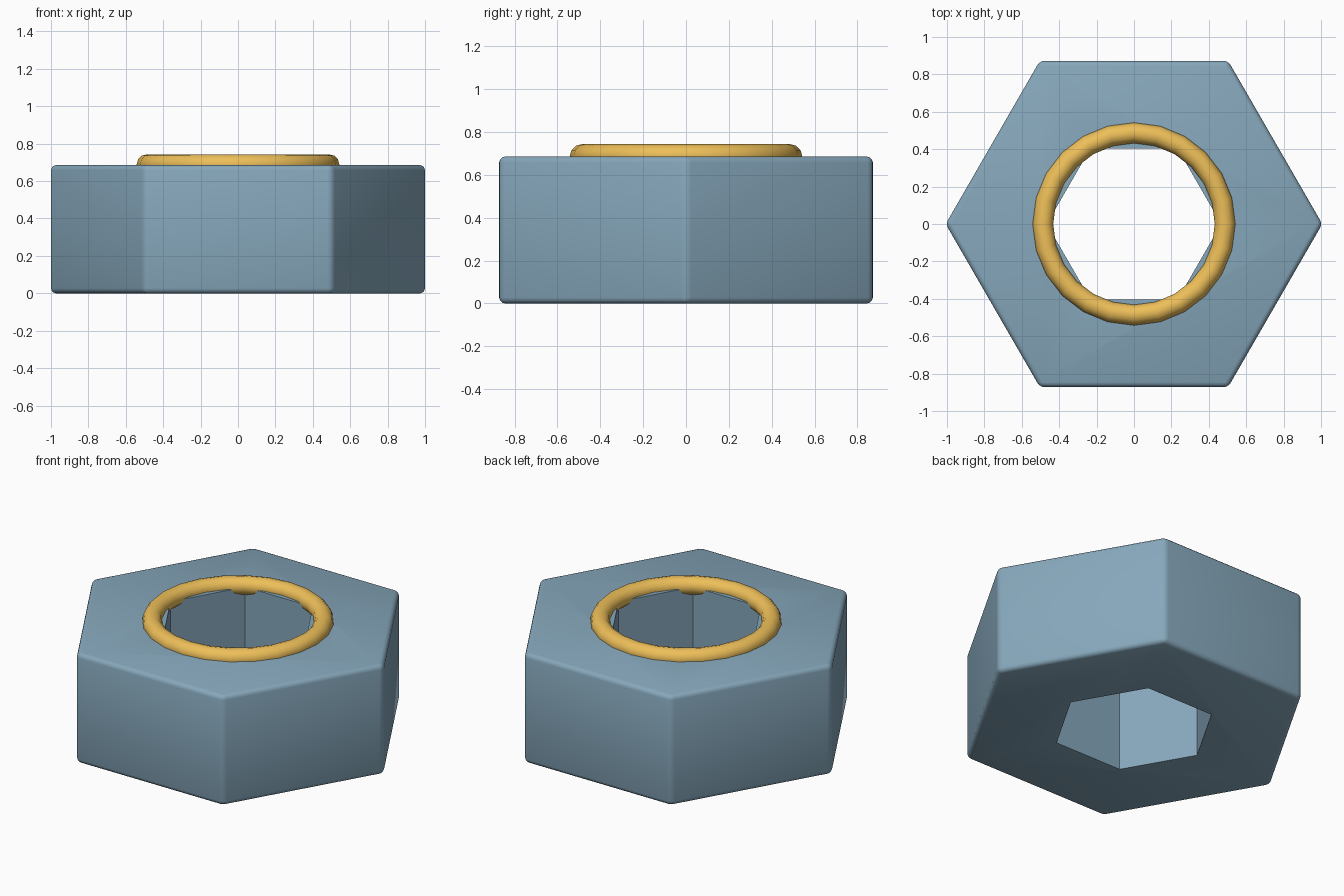
import bpy
from math import radians

if "Cube" in bpy.data.objects:
    bpy.data.objects.remove(bpy.data.objects["Cube"])

HEIGHT = 0.685


def hex_prism(name, radius, depth, z):
    # Six-sided prism with two corners on the x axis
    bpy.ops.mesh.primitive_cylinder_add(vertices=6, radius=radius, depth=depth,
                                        location=(0, 0, z), rotation=(0, 0, radians(30)))
    obj = bpy.context.object
    obj.name = name
    bpy.ops.object.transform_apply(location=False, rotation=True, scale=False)
    return obj


# Hexagonal bore cutter
cutter = hex_prism("bore_cutter", 0.466, 2.0, HEIGHT / 2)
cutter.hide_render = True
cutter.hide_set(True)

# Nut body: softened outer edges, sharp hexagonal bore
nut = hex_prism("nut_body", 1.007, HEIGHT, HEIGHT / 2)
bevel = nut.modifiers.new("soft_edges", 'BEVEL')
bevel.width = 0.027
bevel.segments = 3
bore = nut.modifiers.new("bore", 'BOOLEAN')
bore.operation = 'DIFFERENCE'
bore.solver = 'EXACT'
bore.object = cutter
bpy.context.view_layer.objects.active = nut
for mod in ("soft_edges", "bore"):
    bpy.ops.object.modifier_apply(modifier=mod)
bpy.ops.object.shade_smooth_by_angle(angle=radians(35))
bpy.data.objects.remove(cutter)

# Brass ring seated around the bore
bpy.ops.mesh.primitive_torus_add(major_segments=24, minor_segments=12,
                                 major_radius=0.487, minor_radius=0.055,
                                 location=(0, 0, HEIGHT + 0.003))
ring = bpy.context.object
ring.name = "collar_ring"
bpy.ops.object.shade_smooth()


def paint(obj, name, color):
    mat = bpy.data.materials.new(name)
    mat.diffuse_color = color
    mat.use_nodes = True
    mat.node_tree.nodes["Principled BSDF"].inputs["Base Color"].default_value = mat.diffuse_color
    obj.data.materials.clear()
    obj.data.materials.append(mat)


paint(nut, "blue_steel", (0.24, 0.39, 0.50, 1))
paint(ring, "brass", (0.85, 0.52, 0.10, 1))
